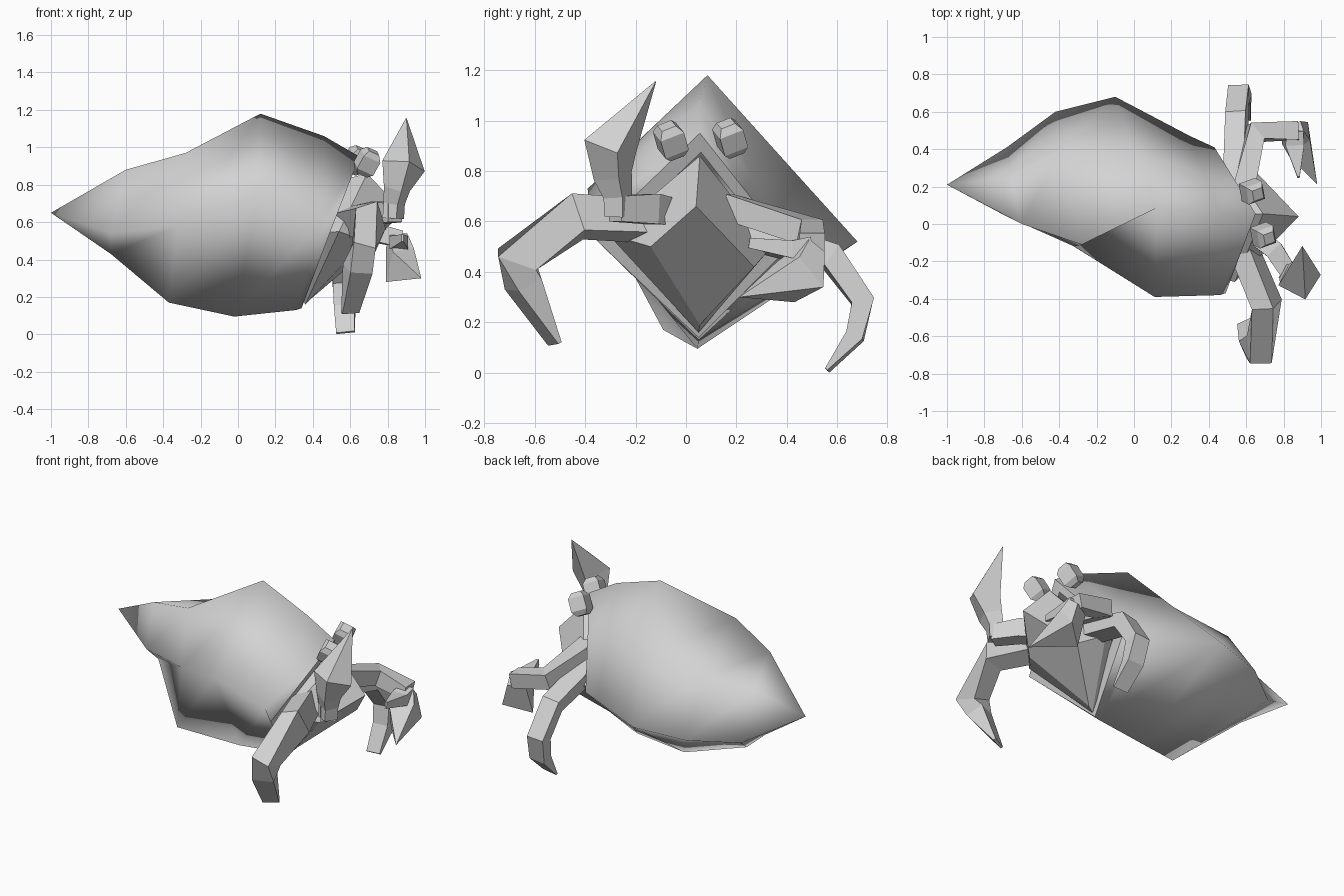
import bpy, bmesh
from mathutils import Vector, Euler

old = bpy.data.objects.get("Cube")
if old:
    bpy.data.objects.remove(old, do_unlink=True)

grey = bpy.data.materials.new("plain_grey")
grey.use_nodes = True
colour = (0.65, 0.65, 0.65, 1)
grey.diffuse_color = colour
grey.node_tree.nodes["Principled BSDF"].inputs["Base Color"].default_value = colour


def loft(name, rings, smooth=False, caps=True):
    """Skin equal-length rings; a ring of equal points becomes a tip."""
    bm = bmesh.new()
    loops = [[bm.verts.new(p) for p in ring] for ring in rings]
    n = len(loops[0])
    for a, b in zip(loops, loops[1:]):
        for i in range(n):
            j = (i + 1) % n
            bm.faces.new((a[i], a[j], b[j], b[i]))
    if caps:
        bm.faces.new(loops[0])
        bm.faces.new(loops[-1])
    bmesh.ops.remove_doubles(bm, verts=bm.verts, dist=0.0005)
    bmesh.ops.recalc_face_normals(bm, faces=bm.faces)
    for f in bm.faces:
        f.smooth = smooth
    mesh = bpy.data.meshes.new(name)
    bm.to_mesh(mesh)
    bm.free()
    mesh.materials.append(grey)
    ob = bpy.data.objects.new(name, mesh)
    bpy.context.collection.objects.link(ob)
    return ob


def limb(name, path, side=(1, 0, 0), diamond=False):
    """Four-sided limb; each path entry is (centre, half width, half depth)."""
    pts = [Vector(p[0]) for p in path]
    rings = []
    for i, (c, w, d) in enumerate(path):
        ahead = pts[min(i + 1, len(pts) - 1)] - pts[i]
        behind = pts[i] - pts[max(i - 1, 0)]
        t = (ahead.normalized() + behind.normalized()).normalized()
        s = Vector(side)
        s = (s - t * s.dot(t)).normalized()
        n = t.cross(s)
        if diamond:
            corners = ((1, 0), (0, 1), (-1, 0), (0, -1))
        else:
            corners = ((1, 1), (-1, 1), (-1, -1), (1, -1))
        rings.append([pts[i] + s * w * a + n * d * b for a, b in corners])
    return loft(name, rings)


# Shell: spiral rings run top, left shoulder, left, bottom, right
tip = (-1, .21, .65)
rim = [(.65, .055, .95), (.54, .233, .725), (.43, .41, .50),
       (.34, .05, .14), (.49, -.37, .54)]
loft("shell", [
    [tip] * 5,
    [(-.60, .00, .88), (-.66, .25, .75), (-.68, .41, .47),
     (-.68, .16, .43), (-.68, .04, .54)],
    [(-.28, -.11, .97), (-.40, .38, .81), (-.42, .60, .49),
     (-.37, -.09, .17), (-.32, -.12, .58)],
    [(.12, .085, 1.18), (.01, .382, .85), (-.10, .68, .52),
     (-.02, .045, .095), (.11, -.39, .73)],
    [(.46, .05, 1.06), (.38, .26, .78), (.30, .47, .50),
     (.31, .05, .13), (.46, -.38, .62)],
    rim], smooth=True, caps=False)

# Flat lip around the shell mouth
centre = sum((Vector(p) for p in rim), Vector()) / 5
loft("shell_lip", [rim, [centre.lerp(Vector(p), .8) for p in rim]], caps=False)

# Body: angular plug that rises to a beak
loft("body", [
    [(.45, .05, .80), (.38, .30, .50), (.32, .05, .24), (.42, -.28, .54)],
    [(.69, .055, .86), (.50, .34, .50), (.36, .05, .16), (.54, -.31, .55)],
    [(.88, .04, .66), (.66, .27, .42), (.39, .055, .19), (.68, -.14, .50)]])

# Eyes: upright faceted blocks
for side, eye in (("right", (.69, -.06, .92)), ("left", (.63, .175, .93))):
    s = .05
    rot = Euler((.4, .4, .35)).to_matrix()
    rings = [[Vector(eye) + rot @ Vector((x * k, y * k, z)) for x, y in
              ((s, s), (-s, s), (-s, -s), (s, -s))]
             for z, k in ((-.07, .6), (-.04, 1), (.04, 1), (.07, .6))]
    loft(side + "_eye", rings)

# Walking legs: thigh, knee, shin and a wedge foot
limb("right_leg", [
    ((.58, -.12, .60), .06, .07), ((.71, -.43, .62), .06, .08),
    ((.67, -.67, .45), .06, .08), ((.64, -.645, .35), .065, .055),
    ((.60, -.52, .115), .05, .008)], (1, .25, .4))
limb("left_leg", [
    ((.54, .22, .56), .055, .06), ((.55, .575, .46), .055, .05),
    ((.56, .70, .285), .055, .045), ((.57, .67, .145), .055, .035),
    ((.575, .56, .01), .05, .006)], (1, 0, .2))

# Raised claw
limb("right_arm", [
    ((.62, -.04, .63), .05, .05), ((.75, -.14, .65), .06, .05),
    ((.84, -.28, .65), .05, .045)], (0, 0, 1))
limb("right_claw", [
    ((.83, -.27, .62), .06, .055), ((.835, -.27, .70), .06, .06),
    ((.85, -.29, .78), .075, .08), ((.885, -.30, .90), .12, .11),
    ((.90, -.12, 1.155), .002, .002)], (1, .3, 0), diamond=True)

# Lowered claw with a broad blade and a slim finger
limb("left_arm", [
    ((.58, .16, .66), .05, .06), ((.65, .49, .56), .05, .055),
    ((.87, .50, .51), .045, .05)], (0, 0, 1))
loft("left_claw", [
    [(.79, .50, .46), (.89, .55, .48), (.91, .49, .53), (.81, .46, .52)],
    [(.79, .43, .28), (.93, .545, .34), (.94, .45, .46), (.83, .36, .44)],
    [(.98, .21, .30)] * 4])
limb("left_claw_finger", [
    ((.86, .50, .50), .045, .04), ((.86, .42, .49), .05, .035),
    ((.88, .25, .515), .006, .02)])
